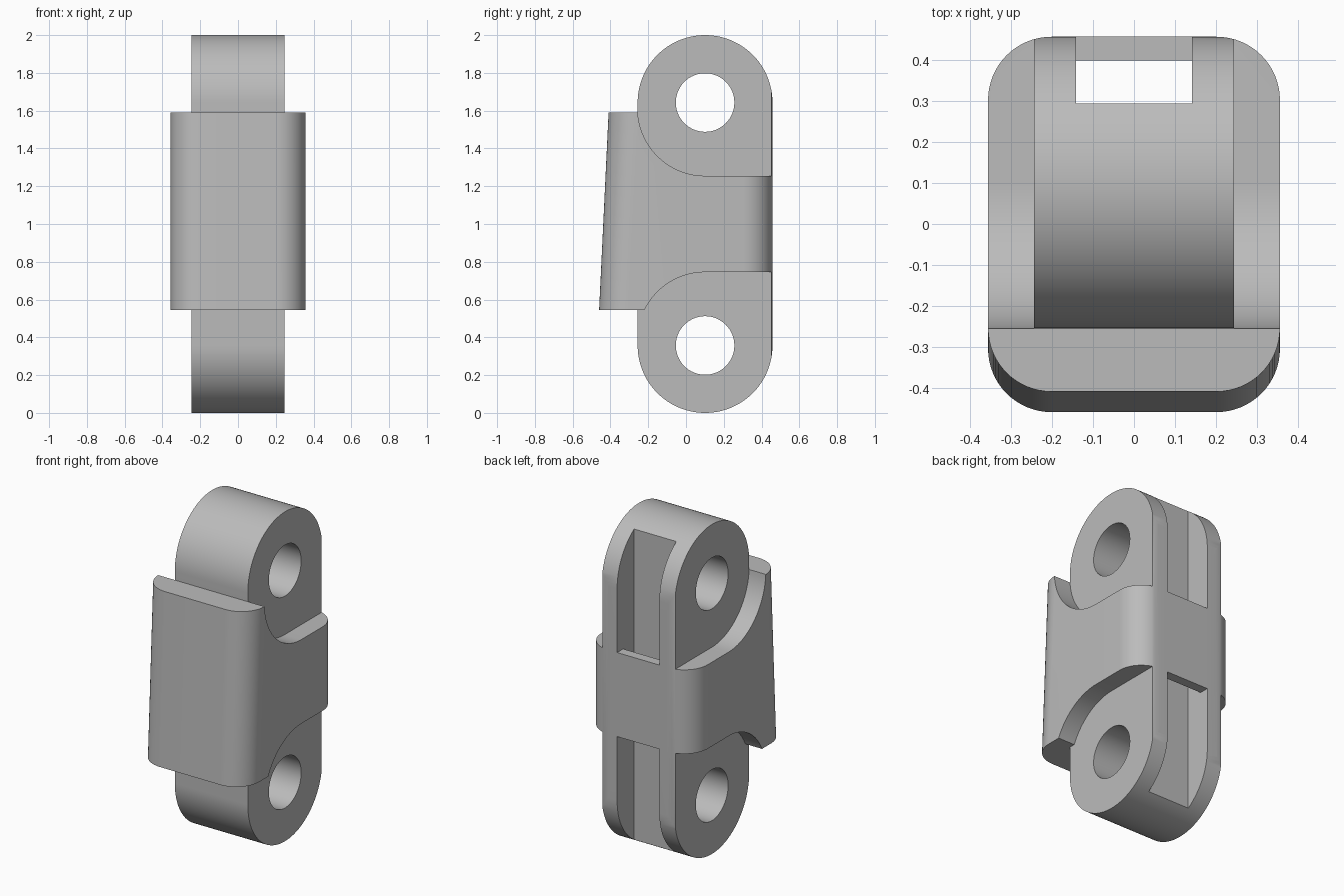
import bpy
import bmesh
from math import sin, cos, radians

old = bpy.data.objects.get("Cube")
if old:
    bpy.data.objects.remove(old, do_unlink=True)

MID, R = 0.101, 0.357            # eye centre depth and outer radius
LOW, HIGH = R, 2 - R             # eye centre heights
BACK = MID + R

steel = bpy.data.materials.new("plain grey")
steel.use_nodes = True
steel.diffuse_color = (0.5, 0.5, 0.5, 1)
steel.node_tree.nodes["Principled BSDF"].inputs["Base Color"].default_value = (0.5, 0.5, 0.5, 1)


def arc(cx, cy, r, start, end, steps=24):
    """Points of a circular arc, angles in degrees."""
    angles = [radians(start + (end - start) * i / steps) for i in range(steps + 1)]
    return [(cx + r * cos(a), cy + r * sin(a)) for a in angles]


def loft(name, rings):
    """Closed solid between two matching rings of points."""
    bm = bmesh.new()
    a, b = [[bm.verts.new(p) for p in ring] for ring in rings]
    bm.faces.new(a)
    bm.faces.new(b)
    for i in range(len(a)):
        j = (i + 1) % len(a)
        bm.faces.new((a[i], a[j], b[j], b[i]))
    bmesh.ops.recalc_face_normals(bm, faces=bm.faces)
    mesh = bpy.data.meshes.new(name)
    bm.to_mesh(mesh)
    bm.free()
    mesh.materials.append(steel)
    obj = bpy.data.objects.new(name, mesh)
    bpy.context.collection.objects.link(obj)
    return obj


def side_prism(name, profile, half):
    """Extrude a (y, z) profile across x."""
    return loft(name, [[(x, y, z) for y, z in profile] for x in (-half, half)])


def combine(target, tool, operation):
    mod = target.modifiers.new(operation, 'BOOLEAN')
    mod.operation, mod.solver, mod.object = operation, 'EXACT', tool
    bpy.ops.object.select_all(action='DESELECT')
    bpy.context.view_layer.objects.active = target
    target.select_set(True)
    bpy.ops.object.modifier_apply(modifier=mod.name)
    bpy.data.objects.remove(tool, do_unlink=True)


def plan(z):
    """Rounded rectangle whose front leans back with height."""
    front = -0.46 + 0.048 * (z - 0.545)
    c, w = 0.155, R - 0.155
    corners = ((w, BACK - c, 0), (-w, BACK - c, 90), (-w, front + c, 180), (w, front + c, 270))
    return [(x, y, z) for cx, cy, a in corners for x, y in arc(cx, cy, c, a, a + 90, 16)]


# Narrow two-eyed link
link_profile = arc(MID, HIGH, R, 0, 180, 64) + arc(MID, LOW, R, 180, 360, 64)
link = side_prism("chain_link", link_profile, 0.245)

# Wide sleeve with a hollow swept around each eye
sleeve_profile = [(-0.7, 0.545)]
sleeve_profile += arc(MID, 0.388, R, 153.9, 90) + [(0.7, 0.745), (0.7, 1.255)]
sleeve_profile += arc(MID, 1.612, R, 270, 183.5) + [(-0.7, 1.59)]
combine(link, side_prism("sleeve", sleeve_profile, 0.6), 'UNION')

# Trim everything to the rounded, leaning outline
combine(link, loft("outline", [plan(-0.1), plan(2.1)]), 'INTERSECT')

# Rear channel that runs behind a retaining band
channel = [(0.295, -0.2), (0.7, -0.2), (0.7, 0.745), (0.4, 0.745),
           (0.4, 1.255), (0.7, 1.255), (0.7, 2.2), (0.295, 2.2)]
combine(link, side_prism("channel_cutter", channel, 0.142), 'DIFFERENCE')

# Pin holes
for z in (LOW, HIGH):
    hole = arc(MID, z, 0.155, 0, 360, 64)[:-1]
    combine(link, side_prism("pin_cutter", hole, 0.8), 'DIFFERENCE')

bpy.ops.object.select_all(action='DESELECT')
link.select_set(True)
bpy.context.view_layer.objects.active = link
bpy.ops.object.shade_smooth_by_angle(angle=radians(25))
